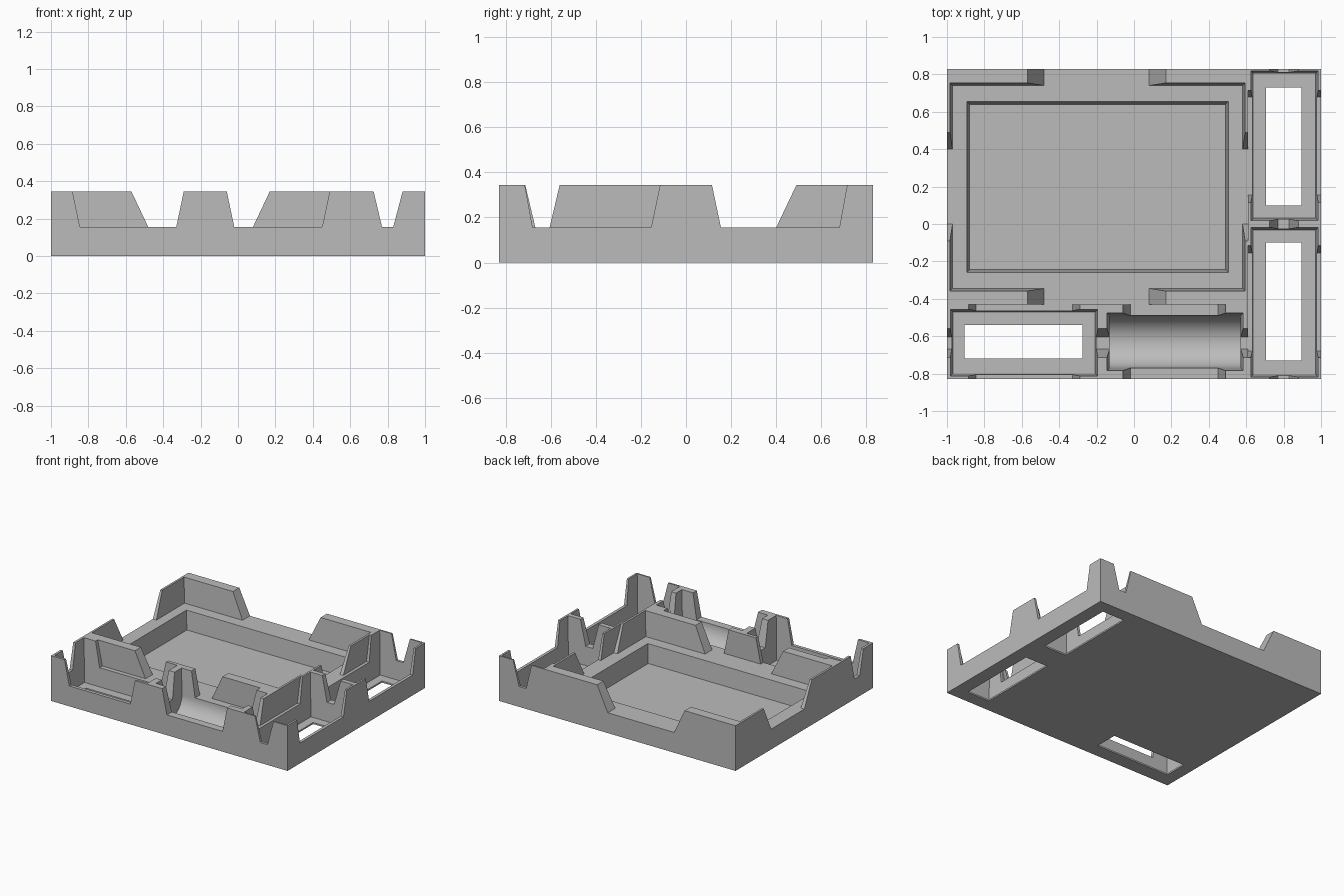
import bpy
import math

if "Cube" in bpy.data.objects:
    bpy.data.objects.remove(bpy.data.objects["Cube"], do_unlink=True)

TOP, SHELF, FLOOR = 0.345, 0.155, 0.012
SLOPE = 0.014    # how far pocket walls lean outwards
OUT = 0.05       # cutter overshoot past the outer faces

grey = bpy.data.materials.new("plain grey")
grey.use_nodes = True
grey.diffuse_color = (0.5, 0.5, 0.5, 1)
grey.node_tree.nodes["Principled BSDF"].inputs["Base Color"].default_value = (0.5, 0.5, 0.5, 1)


def make(name, verts, faces):
    mesh = bpy.data.meshes.new(name)
    mesh.from_pydata(verts, [], faces)
    mesh.materials.append(grey)
    obj = bpy.data.objects.new(name, mesh)
    bpy.context.scene.collection.objects.link(obj)
    return obj


def prism(name, low, high):
    """Solid between two matching rings of points, both counterclockwise from above."""
    n = len(low)
    sides = [(i, (i + 1) % n, n + (i + 1) % n, n + i) for i in range(n)]
    return make(name, low + high, [tuple(reversed(range(n))), tuple(range(n, 2 * n))] + sides)


def ring(x0, x1, y0, y1, z):
    return [(x0, y0, z), (x1, y0, z), (x1, y1, z), (x0, y1, z)]


def frustum(name, low, high, z0, z1, over=0.1):
    """Tapered box, carried a little past its upper rim."""
    rim = [h + (h - l) * over for l, h in zip(low, high)]
    return prism(name, ring(*low, z0), ring(*rim, z1 + (z1 - z0) * over))


cutters = []


def pocket(name, rect, z0, z1):
    x0, x1, y0, y1 = rect
    low = (x0 + SLOPE, x1 - SLOPE, y0 + SLOPE, y1 - SLOPE)
    cutters.append(frustum(name, low, rect, z0, z1))


def notch(name, axis, span, low, high):
    """Sloped gap running along one axis through the walls of a cell."""
    a, b = (span + low, span + high) if axis == "x" else (low + span, high + span)
    cutters.append(frustum(name, a, b, SHELF, TOP))


def hole(name, rect):
    cutters.append(prism(name, ring(*rect, -OUT), ring(*rect, FLOOR + 0.02)))


tray = prism("tray", ring(-1, 1, -0.83, 0.83, 0), ring(-1, 1, -0.83, 0.83, TOP))
LEFT, RIGHT, FRONT, BACK = -1 - OUT, 1 + OUT, -0.83 - OUT, 0.83 + OUT

# large cell with a shelf and a sunken well
pocket("large_pocket", (-0.984, 0.594, -0.358, 0.754), SHELF, TOP)
pocket("large_well", (-0.894, 0.504, -0.258, 0.654), FLOOR, SHELF)
notch("large_notch_y", "y", (-0.43, BACK), (-0.48, 0.08), (-0.57, 0.17))
notch("large_notch_x", "x", (LEFT, 0.61), (0.0, 0.40), (-0.09, 0.49))

# front cell with a window in its floor
pocket("front_pocket", (-0.982, -0.194, -0.812, -0.456), FLOOR, TOP)
hole("front_window", (-0.905, -0.275, -0.72, -0.54))
notch("front_notch_y", "y", (FRONT, -0.43), (-0.845, -0.33), (-0.885, -0.29))

# two side cells with windows, one behind the other
for name, s in (("back_side", 1), ("front_side", -1)):
    def flip(a, b):
        return tuple(sorted((a * s, b * s)))
    pocket(name + "_pocket", (0.625, 0.985) + flip(0.018, 0.818), FLOOR, TOP)
    hole(name + "_window", (0.705, 0.895) + flip(0.10, 0.73))
    notch(name + "_notch_x", "x", (0.61, RIGHT), flip(0.155, 0.68), flip(0.115, 0.715))
notch("side_notch_y", "y", (FRONT, BACK), (0.77, 0.83), (0.725, 0.88))

# cradle cell: straight walls over a half-round trough
R, MID, SIDES = 0.14, -0.63, 32
pocket("cradle_pocket", (-0.144, 0.584, MID - R - SLOPE, MID + R + SLOPE), SHELF, TOP)
arc = [(MID + R * math.cos(t), SHELF - R * math.sin(t))
       for t in (math.pi * i / SIDES for i in range(SIDES + 1))]
arc = [(MID + R, SHELF + 0.01)] + arc + [(MID - R, SHELF + 0.01)]
trough = prism("cradle_trough", [(-0.13, y, z) for y, z in arc], [(0.57, y, z) for y, z in arc])
trough.data.flip_normals()
cutters.append(trough)
notch("cradle_notch_y", "y", (FRONT, -0.43), (-0.02, 0.45), (-0.06, 0.49))

# gap running through both front cells
notch("front_notch_x", "x", (LEFT, 0.61), (-0.668, -0.605), (-0.713, -0.56))

# carve everything out of the block
for cutter in cutters:
    cutter.hide_render = True
    mod = tray.modifiers.new(cutter.name, "BOOLEAN")
    mod.operation = "DIFFERENCE"
    mod.solver = "EXACT"
    mod.object = cutter
bpy.context.view_layer.update()
carved = bpy.data.meshes.new_from_object(tray.evaluated_get(bpy.context.evaluated_depsgraph_get()))
tray.modifiers.clear()
tray.data = carved
carved.materials.clear()
carved.materials.append(grey)
for cutter in cutters:
    bpy.data.objects.remove(cutter, do_unlink=True)

bpy.ops.object.select_all(action="DESELECT")
tray.select_set(True)
bpy.context.view_layer.objects.active = tray
bpy.ops.object.shade_smooth_by_angle(angle=math.radians(20))
